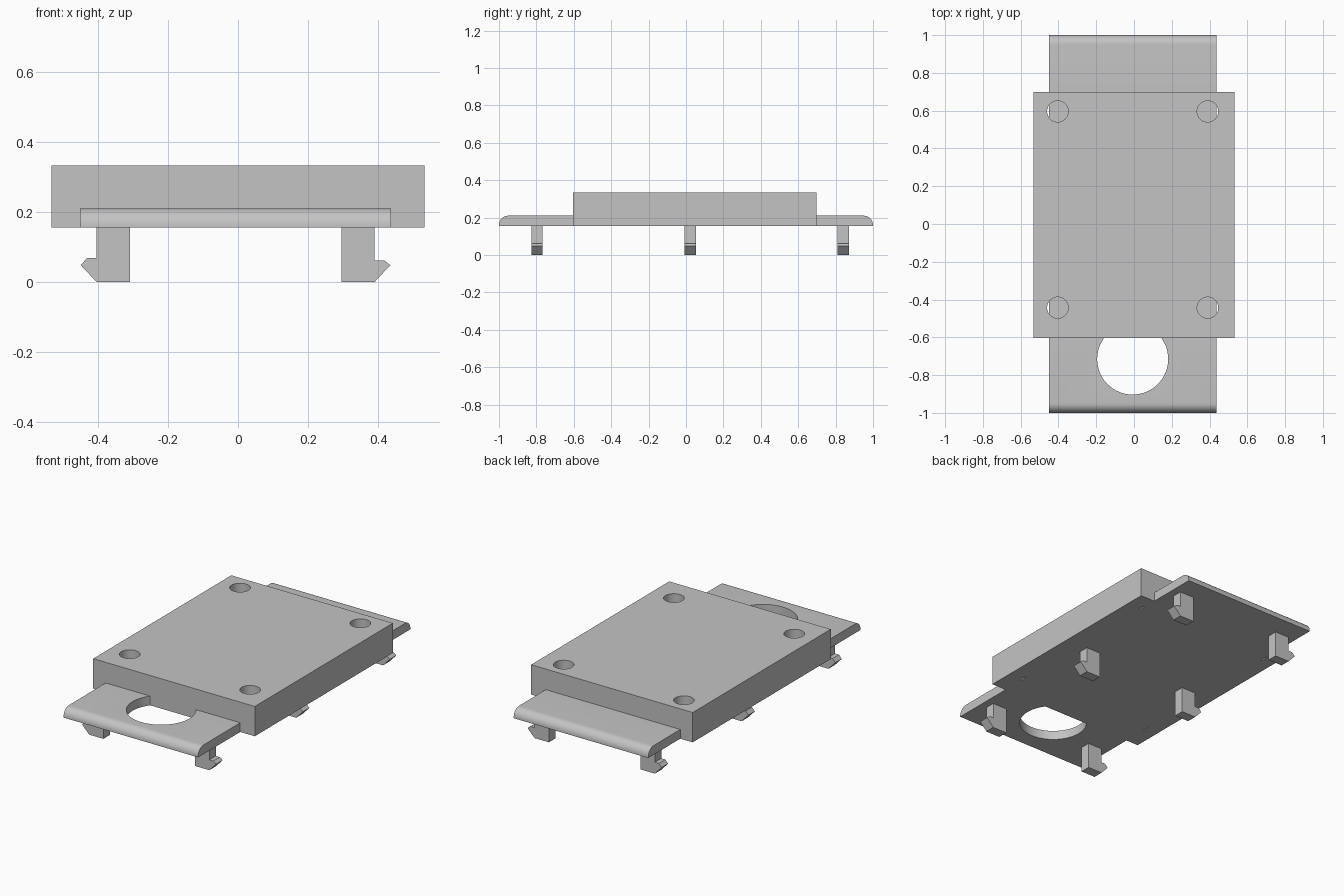
import bpy, bmesh, math

cube = bpy.data.objects.get("Cube")
if cube:
    bpy.data.objects.remove(cube, do_unlink=True)

grey = bpy.data.materials.new("light grey")
grey.use_nodes = True
GREY = (0.55, 0.55, 0.55, 1)
grey.diffuse_color = GREY
grey.node_tree.nodes["Principled BSDF"].inputs["Base Color"].default_value = GREY

MID_X = -0.007              # centre line of plate and clips
BASE, PLATE_TOP, BLOCK_TOP = 0.155, 0.21, 0.333


def prism(name, outline, place, sweep):
    """Extrude a closed 2D outline, placed in space by place(u, v)."""
    bm = bmesh.new()
    face = bm.faces.new([bm.verts.new(place(u, v)) for u, v in outline])
    result = bmesh.ops.extrude_face_region(bm, geom=[face])
    moved = [g for g in result["geom"] if isinstance(g, bmesh.types.BMVert)]
    bmesh.ops.translate(bm, verts=moved, vec=sweep)
    bmesh.ops.recalc_face_normals(bm, faces=bm.faces)
    mesh = bpy.data.meshes.new(name)
    bm.to_mesh(mesh)
    bm.free()
    mesh.materials.append(grey)
    obj = bpy.data.objects.new(name, mesh)
    bpy.context.collection.objects.link(obj)
    return obj


def circle(x, y, radius, sides):
    steps = [math.tau * i / sides for i in range(sides)]
    return [(x + radius * math.cos(a), y + radius * math.sin(a)) for a in steps]


def combine(target, other, operation):
    mod = target.modifiers.new(other.name, "BOOLEAN")
    mod.operation = operation
    mod.solver = "EXACT"
    mod.object = other
    other.hide_render = True
    other.hide_set(True)
    bpy.context.view_layer.objects.active = target
    bpy.ops.object.modifier_apply(modifier=mod.name)
    bpy.data.objects.remove(other, do_unlink=True)


def cut_hole(target, x, y, radius, sides):
    cutter = prism("hole_cutter", circle(x, y, radius, sides),
                   lambda u, v: (u, v, 0), (0, 0, 1))
    combine(target, cutter, "DIFFERENCE")


# Long plate with rounded upper ends and a large finger hole
R = 0.05
arc = [math.radians(90 * i / 10) for i in range(11)]
back = [(1 - R + R * math.cos(a), PLATE_TOP - R + R * math.sin(a)) for a in arc]
front = [(-y, z) for y, z in reversed(back)]
plate = prism("plate", [(-1, BASE), (1, BASE)] + back + front,
              lambda y, z: (MID_X - 0.444, y, z), (0.888, 0, 0))
cut_hole(plate, MID_X, -0.715, 0.188, 64)

# Raised block with a screw hole near each corner
block = prism("body", [(-0.533, -0.603), (0.533, -0.603), (0.533, 0.698), (-0.533, 0.698)],
              lambda x, y: (x, y, BASE), (0, 0, BLOCK_TOP - BASE))
for x in (-0.397, 0.397):
    for y in (-0.443, 0.596):
        cut_hole(block, MID_X + x, y, 0.056, 40)
combine(block, plate, "UNION")

# Three pairs of snap clips with outward hooks
for side, label, lip in ((-1, "right", 0.068), (1, "left", 0.062)):
    hook = [(0.302, 0), (0.397, 0), (0.442, 0.048), (0.424, lip),
            (0.397, lip), (0.397, BASE), (0.302, BASE)]
    for y, row in ((-0.827, "front"), (-0.008, "middle"), (0.81, "back")):
        prism(f"{row}_{label}_clip", hook,
              lambda u, z: (MID_X + side * u, y, z), (0, 0.061, 0))

# Smooth the round walls, keep the corners crisp
bpy.ops.object.select_all(action="DESELECT")
block.select_set(True)
bpy.context.view_layer.objects.active = block
bpy.ops.object.shade_smooth_by_angle(angle=math.radians(30))
